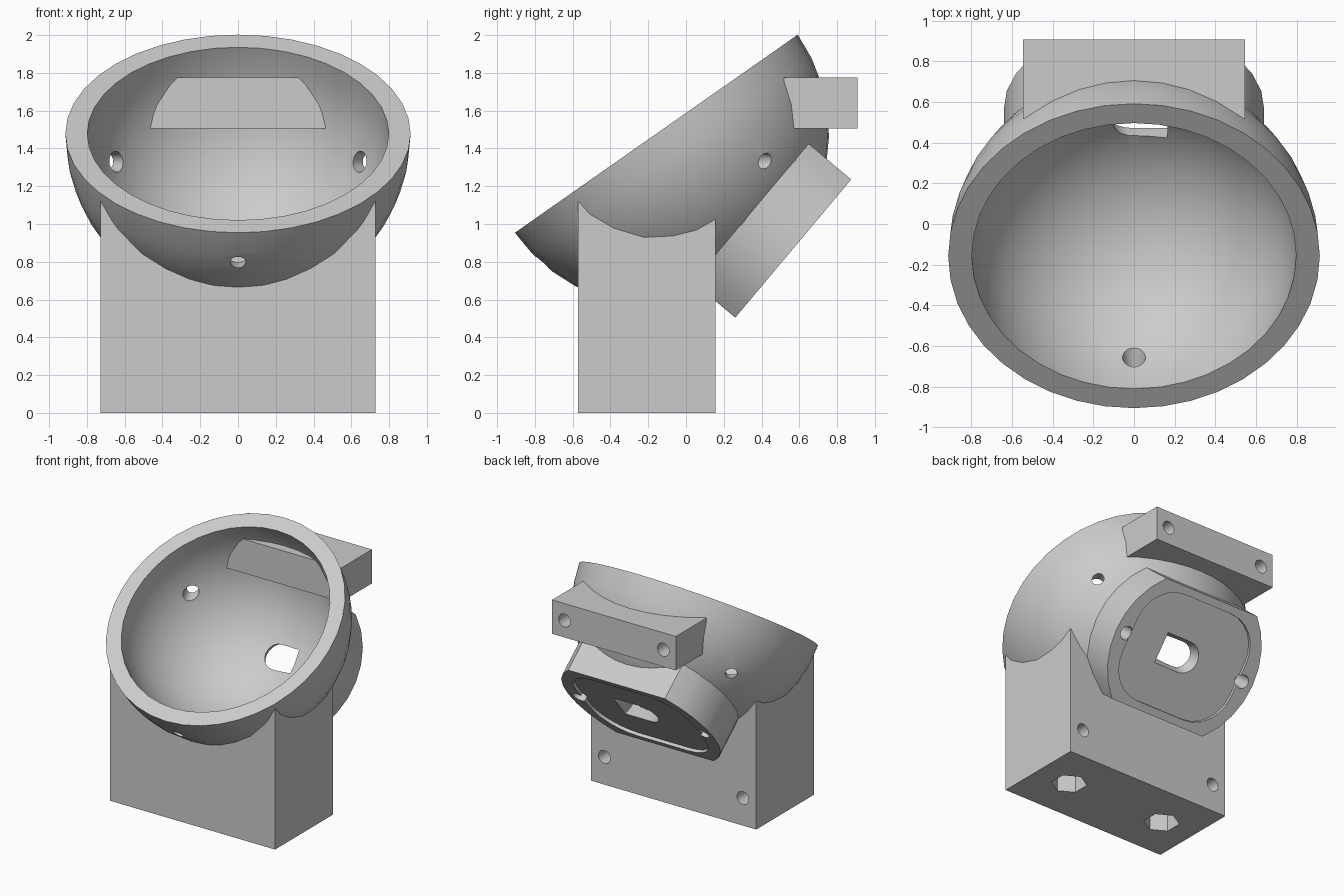
import bpy, bmesh
from math import radians, sin, cos, pi, asin
from mathutils import Matrix, Vector

cube = bpy.data.objects.get("Cube")
if cube:
    bpy.data.objects.remove(cube, do_unlink=True)

grey = bpy.data.materials.new("plain_grey")
grey.use_nodes = True
COLOUR = (0.6, 0.6, 0.6, 1)
grey.diffuse_color = COLOUR
grey.node_tree.nodes["Principled BSDF"].inputs["Base Color"].default_value = COLOUR

CENTRE = Vector((0, -0.157, 1.478))
R_OUT, R_IN, DROP = 0.914, 0.8, 0.06   # the hollow is centred a little below the rim
BOWL = Matrix.Translation(CENTRE) @ Matrix.Rotation(radians(35), 4, 'X')
PAD = Matrix.Translation(CENTRE) @ Matrix.Rotation(radians(-130), 4, 'X')
BACKWARD = Matrix.Rotation(radians(-90), 4, 'X')   # local z runs along +y


def finish(name, bm, matrix=Matrix()):
    bmesh.ops.recalc_face_normals(bm, faces=bm.faces)
    bm.transform(matrix)
    mesh = bpy.data.meshes.new(name)
    bm.to_mesh(mesh)
    bm.free()
    mesh.materials.append(grey)
    ob = bpy.data.objects.new(name, mesh)
    bpy.context.scene.collection.objects.link(ob)
    return ob


def prism(name, points, z0, z1, matrix=Matrix(), flare=1.0):
    bm = bmesh.new()
    face = bm.faces.new([bm.verts.new((x, y, z0)) for x, y in points])
    top = [v for v in bmesh.ops.extrude_face_region(bm, geom=[face])["geom"]
           if isinstance(v, bmesh.types.BMVert)]
    bmesh.ops.scale(bm, vec=(flare, flare, 1), verts=top)
    bmesh.ops.translate(bm, vec=(0, 0, z1 - z0), verts=top)
    return finish(name, bm, matrix)


def box(name, x, y0, y1, z0, z1):
    return prism(name, [(-x, y0), (x, y0), (x, y1), (-x, y1)], z0, z1)


def arc(cx, cy, r, a0, a1, n):
    return [(cx + r * cos(a0 + (a1 - a0) * i / n), cy + r * sin(a0 + (a1 - a0) * i / n))
            for i in range(n + 1)]


def drill(x, y, r, z0, z1, matrix=Matrix(), sides=20, turn=0.0):
    return prism("drill", arc(x, y, r, turn, turn + 2 * pi, sides)[:-1], z0, z1, matrix)


def cone_drill(inner, outer):
    # Hole through the wall, wider on the inside
    inner, outer = Vector(inner), Vector(outer)
    bm = bmesh.new()
    bmesh.ops.create_cone(bm, cap_ends=True, segments=20, radius1=0.07, radius2=0.026, depth=0.3)
    turn = (outer - inner).to_track_quat('Z', 'Y').to_matrix().to_4x4()
    return finish("drill", bm, Matrix.Translation(CENTRE + (inner + outer) / 2) @ turn)


def slot_cutter():
    # Slot rounded at one end, flaring outwards
    outline = arc(-0.03, 0, 0.08, pi / 2, 3 * pi / 2, 10) + [(0.115, -0.08), (0.115, 0.08)]
    return prism("slot", outline, 0.8, 0.96, PAD @ Matrix.Translation((0.031, 0, 0)), 1.65)


def ball(r):
    bm = bmesh.new()
    bmesh.ops.create_uvsphere(bm, u_segments=32, v_segments=16, radius=r)
    return finish("ball", bm, BOWL)


def cut(target, cutters):
    for c in cutters:
        mod = target.modifiers.new("cut", 'BOOLEAN')
        mod.operation, mod.solver, mod.object = 'DIFFERENCE', 'EXACT', c
        bpy.context.view_layer.objects.active = target
        bpy.ops.object.modifier_apply(modifier=mod.name)
        bpy.data.objects.remove(c, do_unlink=True)


def smooth(ob):
    bpy.ops.object.select_all(action='DESELECT')
    ob.select_set(True)
    bpy.context.view_layer.objects.active = ob
    bpy.ops.object.shade_smooth_by_angle(angle=radians(30))


# Tilted bowl, spun from its wall section
bm = bmesh.new()
STEPS = 10
section = (arc(0, 0, R_OUT, 0, -pi / 2, STEPS)
           + arc(0, -DROP, R_IN, -pi / 2, asin(DROP / R_IN), STEPS))
verts = [bm.verts.new((x, 0, z)) for x, z in section]
edges = [bm.edges.new((verts[i], verts[(i + 1) % len(verts)]))
         for i in range(len(verts)) if i != STEPS]
bmesh.ops.spin(bm, geom=verts + edges, cent=(0, 0, 0), axis=(0, 0, 1),
               angle=2 * pi, steps=40, use_duplicate=False)
bmesh.ops.remove_doubles(bm, verts=bm.verts, dist=1e-4)
bowl = finish("bowl", bm, BOWL)
cut(bowl, [slot_cutter(), cone_drill((0, -0.503, -0.635), (0, -0.61, -0.68))]
    + [cone_drill((s * 0.643, 0.492, -0.147), (s * 0.69, 0.58, -0.143)) for s in (-1, 1)])
smooth(bowl)

# Round pad with two flats, a shallow recess and two screw holes
half = asin(0.4775 / 0.64)
outline = arc(0, 0, 0.64, -half, half, 8) + arc(0, 0, 0.64, pi - half, pi + half, 8)
pad = prism("rear_pad", outline, 0.652, 0.946, PAD)
u, v, r = 0.51, 0.42, 0.29
recess = []
for i, (sx, sy) in enumerate([(1, 1), (-1, 1), (-1, -1), (1, -1)]):
    recess += arc(sx * (u - r), sy * (v - r), r, i * pi / 2, (i + 1) * pi / 2, 6)
cut(pad, [ball(0.88), prism("recess", recess, 0.922, 1.1, PAD), slot_cutter()]
    + [drill(s * 0.545, 0, 0.052, 0.775, 1.1, PAD) for s in (-1, 1)])
smooth(pad)

# Base block, hollowed for the bowl, with nut pockets and rear screw holes
base = box("base_block", 0.728, -0.573, 0.156, 0, 1.15)
cut(base, [ball(0.88)]
    + [drill(s * 0.435, -0.21, 0.13, -0.1, 0.27, sides=6, turn=pi / 2) for s in (-1, 1)]
    + [drill(s * 0.61, -0.22, 0.052, 0, 0.45, BACKWARD) for s in (-1, 1)])
smooth(base)

# Upper mounting bracket with two rear screw holes
bracket = box("upper_bracket", 0.545, 0.52, 0.907, 1.505, 1.775)
cut(bracket, [drill(s * 0.435, -1.64, 0.052, 0.68, 1.1, BACKWARD) for s in (-1, 1)])
smooth(bracket)
